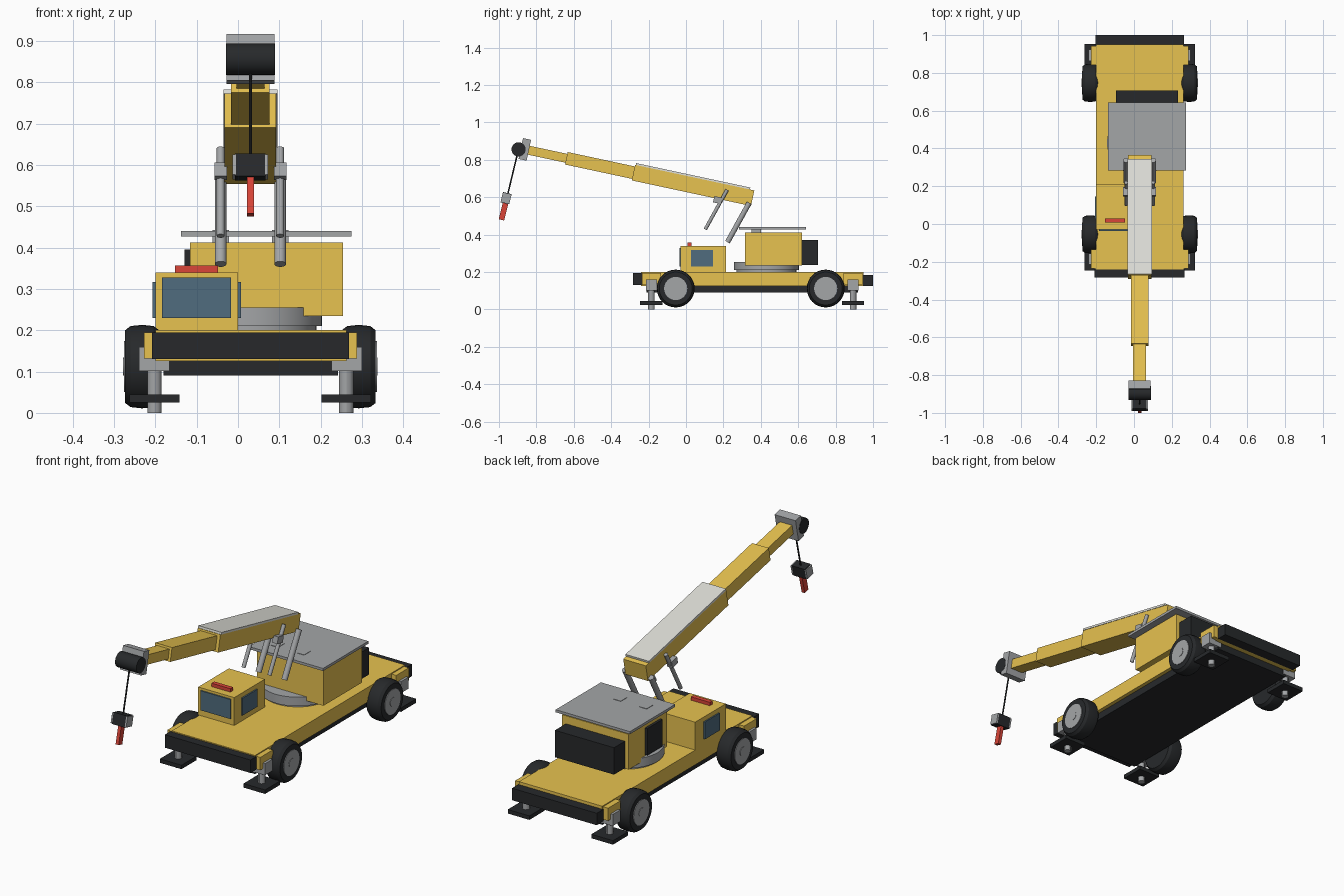
import bpy, math
from mathutils import Vector, Matrix

if "Cube" in bpy.data.objects:
    bpy.data.objects.remove(bpy.data.objects["Cube"])

CX = 0.03            # centre line of the truck
TILT = 0.211         # boom elevation

def mat(name, c):
    m = bpy.data.materials.new(name)
    m.diffuse_color = (*c, 1)
    m.use_nodes = True
    m.node_tree.nodes["Principled BSDF"].inputs["Base Color"].default_value = m.diffuse_color
    return m

YELLOW = mat("yellow_paint", (0.80, 0.54, 0.08))
BLACK = mat("black_rubber", (0.02, 0.022, 0.024))
GLASS = mat("blue_glass", (0.08, 0.15, 0.21))
RED = mat("red_paint", (0.70, 0.06, 0.04))
WHITE = mat("off_white", (0.74, 0.74, 0.69))
GREY = mat("grey_metal", (0.37, 0.38, 0.39))

def finish(name, m):
    o = bpy.context.object
    o.name = name
    if m:
        o.data.materials.append(m)
    return o

def cube(name, c, s, m, rx=0):
    bpy.ops.mesh.primitive_cube_add(size=1, location=c, rotation=(rx, 0, 0))
    o = bpy.context.object
    o.data.transform(Matrix.Diagonal((*s, 1)))
    return finish(name, m)

def box(name, x, y, z, m):
    p = (x, y, z)
    return cube(name, [(a + b) / 2 for a, b in p], [b - a for a, b in p], m)

def rod(name, a, b, r, m, n=24):
    a, b = Vector(a), Vector(b)
    bpy.ops.mesh.primitive_cylinder_add(vertices=n, radius=r, depth=(b - a).length, location=(a + b) / 2)
    o = finish(name, m)
    o.rotation_mode = 'QUATERNION'
    o.rotation_quaternion = (b - a).to_track_quat('Z', 'Y')
    bpy.ops.object.shade_smooth_by_angle()
    return o

def lathe_x(name, profile, c, m, n=32):
    # spin (x, radius) profile about the x axis
    v, f, k = [], [], len(profile)
    for i in range(n):
        t = 2 * math.pi * i / n
        v += [(x, r * math.cos(t), r * math.sin(t)) for x, r in profile]
    for i in range(n):
        j = (i + 1) % n
        f += [(i * k + q, i * k + q + 1, j * k + q + 1, j * k + q) for q in range(k - 1)]
    f += [[i * k for i in reversed(range(n))], [i * k + k - 1 for i in range(n)]]
    me = bpy.data.meshes.new(name)
    me.from_pydata(v, [], f)
    o = bpy.data.objects.new(name, me)
    bpy.context.collection.objects.link(o)
    o.location = c
    import bmesh
    bm = bmesh.new()
    bm.from_mesh(me)
    bmesh.ops.recalc_face_normals(bm, faces=bm.faces)
    bm.to_mesh(me)
    bm.free()
    bpy.ops.object.select_all(action='DESELECT')
    o.select_set(True)
    bpy.context.view_layer.objects.active = o
    bpy.ops.object.shade_smooth_by_angle()
    return finish(name, m)

# chassis
box("deck", (-0.2, 0.262), (-0.24, 0.95), (0.126, 0.2), YELLOW)
box("under_frame", (-0.18, 0.242), (-0.21, 0.92), (0.09, 0.128), BLACK)
box("front_bumper", (-0.208, 0.268), (-0.283, -0.235), (0.13, 0.195), BLACK)
box("rear_bumper", (-0.205, 0.265), (0.947, 1.0), (0.125, 0.185), BLACK)

# wheels and outriggers, both sides
for side, sx in (("left", -1), ("right", 1)):
    for end, y in (("front", -0.055), ("rear", 0.747)):
        tyre = [(-0.041, 0.075), (-0.041, 0.088), (-0.028, 0.098), (0, 0.101),
                (0.028, 0.098), (0.041, 0.088), (0.041, 0.075)]
        x = CX + sx * 0.262
        lathe_x(f"{end}_{side}_tyre", tyre, (x, y, 0.112), BLACK)
        rod(f"{end}_{side}_hub", (x, y, 0.112), (x + sx * 0.044, y, 0.112), 0.062, GREY, 32)
        rod(f"{end}_{side}_hub_cap", (x, y, 0.112), (x + sx * 0.046, y, 0.112), 0.022, GREY, 16)
    for end, y in (("front", -0.185), ("rear", 0.893)):
        x = CX + sx * 0.232
        n = f"{end}_{side}_outrigger"
        cube(n + "_sleeve", (CX + sx * 0.24, y, 0.163), (0.036, 0.10, 0.064), YELLOW)
        cube(n + "_arm", (CX + sx * 0.233, y, 0.13), (0.074, 0.06, 0.058), GREY)
        rod(n + "_leg", (x, y, 0), (x, y, 0.12), 0.0175, GREY, 12)
        cube(n + "_pad", (x, y, 0.035), (0.12, 0.12, 0.02), BLACK)

# driver cab
box("cab", (-0.2, 0.0), (-0.03, 0.213), (0.198, 0.34), YELLOW)
box("cab_windscreen", (-0.184, -0.017), (-0.036, -0.028), (0.23, 0.328), GLASS)
for n, x in (("left", -0.203), ("right", 0.003)):
    box(f"cab_{n}_window", (x - 0.004, x + 0.004), (0.027, 0.145), (0.23, 0.317), GLASS)
box("beacon", (-0.153, -0.048), (0.008, 0.03), (0.338, 0.357), RED)

# turntable and superstructure
rod("turntable_base", (CX, 0.43, 0.195), (CX, 0.43, 0.21), 0.16, GREY, 48)
rod("turntable", (CX, 0.43, 0.21), (CX, 0.43, 0.255), 0.173, GREY, 48)
box("upper_body", (-0.116, 0.254), (0.315, 0.62), (0.235, 0.412), YELLOW)
box("upper_roof", (-0.138, 0.274), (0.283, 0.642), (0.427, 0.44), GREY)
box("counterweight", (-0.095, 0.233), (0.618, 0.706), (0.237, 0.372), BLACK)
box("upper_left_window", (-0.129, -0.114), (0.37, 0.49), (0.26, 0.395), BLACK)

# telescopic boom: s runs along it, u is up across it
C, S = math.cos(TILT), math.sin(TILT)

def boom(name, s, u, w, m):
    sm, um = sum(s) / 2, sum(u) / 2
    cube(name, (CX, -0.281 - sm * C + um * S, 0.7315 + sm * S + um * C),
         (w, s[1] - s[0], u[1] - u[0]), m, -TILT)

boom("boom_main_section", (-0.652, 0), (-0.0425, 0.0425), 0.125, YELLOW)
boom("boom_top_cover", (-0.628, -0.004), (0.0425, 0.053), 0.13, WHITE)
boom("boom_middle_section", (-0.1, 0.367), (-0.034, 0.034), 0.093, YELLOW)
boom("boom_tip_section", (0.25, 0.585), (-0.024, 0.024), 0.068, YELLOW)
boom("boom_head", (0.572, 0.616), (-0.057, 0.057), 0.116, GREY)
rod("boom_head_pulley", (-0.029, -0.895, 0.856), (0.089, -0.895, 0.856), 0.038, BLACK)

# lifting cylinders
for side, x in (("left", -0.042), ("right", 0.102)):
    rod(f"{side}_lift_cylinder", (x, 0.222, 0.36), (x, 0.338, 0.57), 0.014, GREY)
    rod(f"{side}_lift_rod", (x, 0.103, 0.428), (x, 0.22, 0.64), 0.0095, GREY)
    cube(f"{side}_lift_bracket", (x, 0.17, 0.585), (0.03, 0.045, 0.034), GREY, -TILT)
    box(f"{side}_roof_bracket", (x - 0.02, x + 0.02), (0.35, 0.4), (0.408, 0.442), GREY)

# hoist cable and hook
rod("hoist_cable", (CX, -0.897, 0.85), (CX, -0.957, 0.6), 0.004, BLACK, 10)
cube("hook_block", (CX, -0.962, 0.595), (0.074, 0.046, 0.056), BLACK, -0.24)
for n, x in (("left", -0.009), ("right", 0.069)):
    cube(f"hook_block_{n}_plate", (x, -0.962, 0.595), (0.008, 0.048, 0.05), GREY, -0.24)
cube("hook", (CX, -0.976, 0.523), (0.017, 0.03, 0.09), RED, -0.24)
